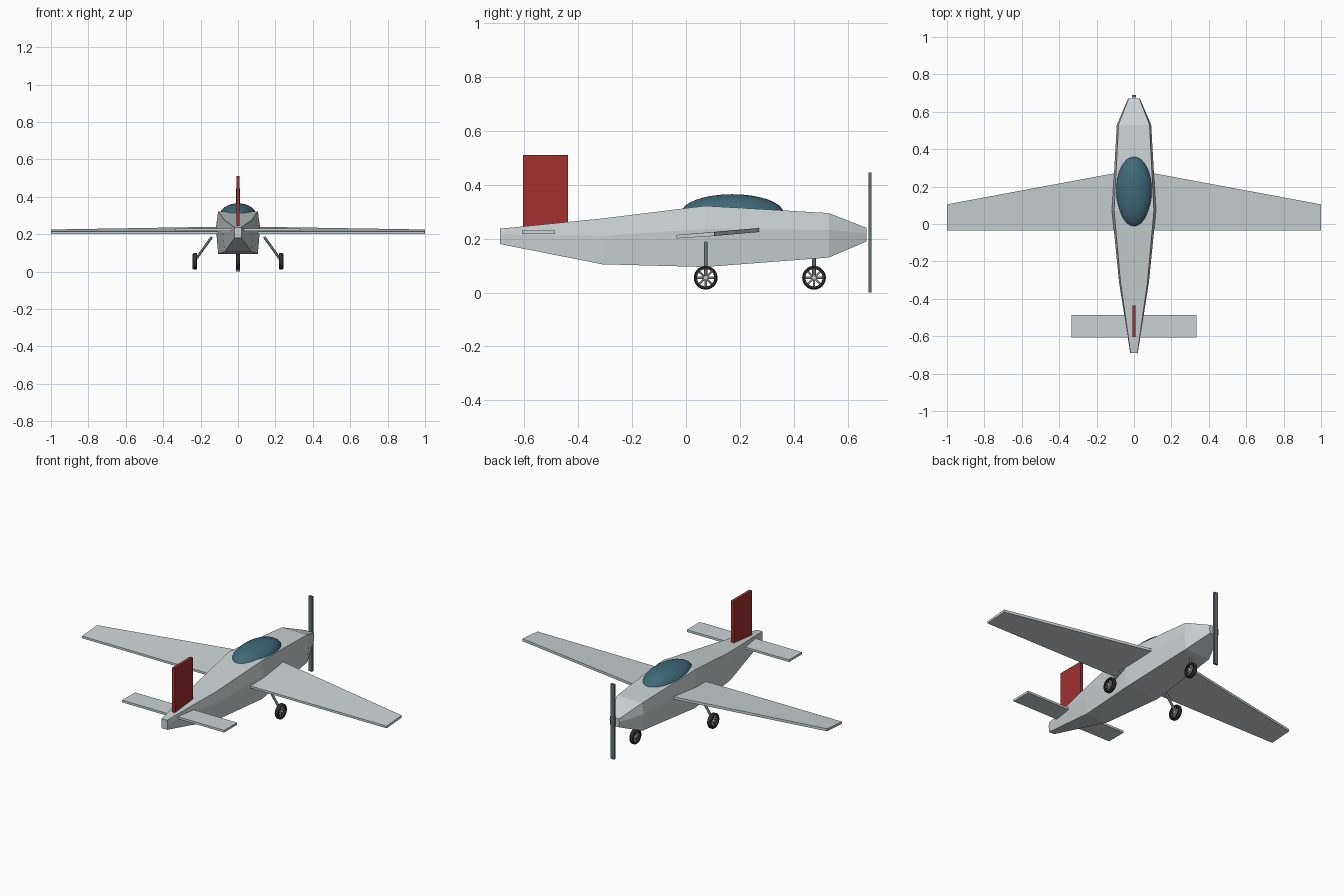
import bpy, bmesh, math
from mathutils import Vector

cube = bpy.data.objects.get("Cube")
if cube:
    bpy.data.objects.remove(cube, do_unlink=True)


def material(name, rgb):
    m = bpy.data.materials.new(name)
    m.use_nodes = True
    m.diffuse_color = (*rgb, 1)
    m.node_tree.nodes["Principled BSDF"].inputs["Base Color"].default_value = (*rgb, 1)
    return m


SILVER = material("silver paint", (0.60, 0.65, 0.66))
RED = material("dark red", (0.36, 0.03, 0.03))
GLASS = material("canopy teal", (0.05, 0.14, 0.19))
STEEL = material("slate metal", (0.12, 0.16, 0.18))
RUBBER = material("black rubber", (0.025, 0.025, 0.028))
RIM = material("pale rim", (0.55, 0.58, 0.60))


def finish(name, bm, mat, smooth=False):
    bmesh.ops.recalc_face_normals(bm, faces=bm.faces)
    mesh = bpy.data.meshes.new(name)
    bm.to_mesh(mesh)
    bm.free()
    mesh.materials.append(mat)
    ob = bpy.data.objects.new(name, mesh)
    bpy.context.collection.objects.link(ob)
    if smooth:
        bpy.ops.object.select_all(action="DESELECT")
        ob.select_set(True)
        bpy.context.view_layer.objects.active = ob
        bpy.ops.object.shade_smooth_by_angle(angle=math.radians(40))
    return ob


def loft(name, rings, mat, closed=False, smooth=False):
    """Skin a list of equal-sized rings; cap the ends unless closed."""
    bm = bmesh.new()
    rows = [[bm.verts.new(p) for p in ring] for ring in rings]
    n = len(rows[0])
    pairs = list(zip(rows, rows[1:])) + ([(rows[-1], rows[0])] if closed else [])
    for a, b in pairs:
        for i in range(n):
            bm.faces.new((a[i], a[(i + 1) % n], b[(i + 1) % n], b[i]))
    if not closed:
        bm.faces.new(rows[0])
        bm.faces.new(rows[-1])
    return finish(name, bm, mat, smooth)


def box(name, lo, hi, mat):
    def ring(z):
        return [(lo[0], lo[1], z), (hi[0], lo[1], z), (hi[0], hi[1], z), (lo[0], hi[1], z)]
    return loft(name, [ring(lo[2]), ring(hi[2])], mat)


def rod(name, start, end, radius, mat, sides=12):
    start, end = Vector(start), Vector(end)
    d = end - start
    u = d.orthogonal().normalized()
    v = d.normalized().cross(u)
    ring = [radius * (math.cos(t) * u + math.sin(t) * v)
            for t in (2 * math.pi * i / sides for i in range(sides))]
    return loft(name, [[start + p for p in ring], [end + p for p in ring]], mat, smooth=True)


# Fuselage: six-sided sections (y, bottom, top, half width)
def section(y, bottom, top, w):
    mid = bottom + 0.62 * (top - bottom)
    return [(w * 0.9, y, top), (w, y, mid), (w * 0.9, y, bottom),
            (-w * 0.9, y, bottom), (-w, y, mid), (-w * 0.9, y, top)]


loft("fuselage", [section(*s) for s in (
    (-0.69, 0.18, 0.237, 0.02), (-0.31, 0.105, 0.275, 0.08), (0.07, 0.095, 0.322, 0.118),
    (0.53, 0.13, 0.295, 0.092), (0.67, 0.19, 0.24, 0.032))], SILVER)

# Wings: tapered, leading edge raised
def wing_section(x, lead, lead_z):
    return [(x, -0.035, 0.201), (x, lead, lead_z - 0.015), (x, lead, lead_z), (x, -0.035, 0.214)]


for side, label in ((1, "left"), (-1, "right")):
    loft(label + "_wing", [wing_section(side * 0.09, 0.274, 0.24),
                           wing_section(side * 1.0, 0.105, 0.225)], SILVER)

# Tail
box("tailplane", (-0.335, -0.608, 0.217), (0.335, -0.487, 0.23), SILVER)
box("tail_fin", (-0.009, -0.605, 0.21), (0.009, -0.437, 0.51), RED)

# Propeller
box("propeller", (-0.012, 0.677, 0.0), (0.012, 0.689, 0.445), STEEL)

# Canopy
bm = bmesh.new()
bmesh.ops.create_uvsphere(bm, u_segments=32, v_segments=16, radius=1)
bmesh.ops.scale(bm, vec=(0.1, 0.19, 0.07), verts=bm.verts)
bmesh.ops.translate(bm, vec=(0, 0.172, 0.295), verts=bm.verts)
finish("canopy", bm, GLASS, True)


# Wheels: tyre, hub and spokes
def wheel(label, x, y, z=0.055, segments=32):
    profile = [(0.032, -0.012), (0.04, -0.012), (0.044, -0.007),
               (0.044, 0.007), (0.04, 0.012), (0.032, 0.012)]
    rings = []
    for i in range(segments):
        t = 2 * math.pi * i / segments
        rings.append([(x + h, y + r * math.cos(t), z + r * math.sin(t)) for r, h in profile])
    loft(label + "_tyre", rings, RUBBER, closed=True, smooth=True)
    rod(label + "_hub", (x - 0.011, y, z), (x + 0.011, y, z), 0.009, RIM)
    for i in range(8):
        t = math.pi * i / 4
        rod(f"{label}_spoke_{i + 1}", (x, y, z),
            (x, y + 0.034 * math.cos(t), z + 0.034 * math.sin(t)), 0.004, RIM, 8)


for side, label in ((1, "left"), (-1, "right")):
    wheel(label, side * 0.23, 0.073)
    rod(label + "_strut", (side * 0.14, 0.073, 0.185), (side * 0.23, 0.073, 0.06), 0.007, STEEL)
wheel("nose", 0, 0.475)
rod("nose_strut", (0, 0.475, 0.16), (0, 0.475, 0.06), 0.007, STEEL)
